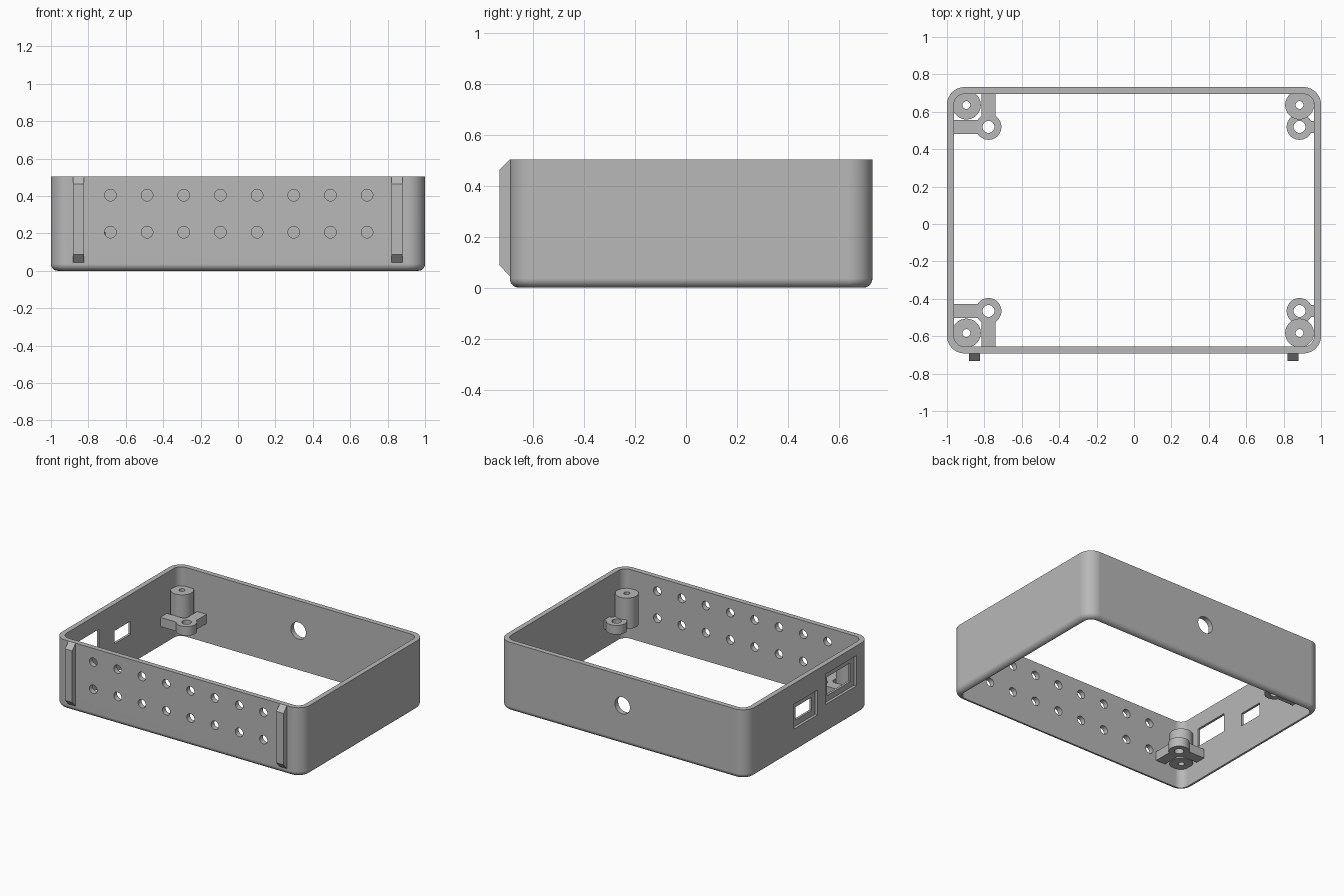
import bpy, bmesh, math
from mathutils import Matrix, Vector

cube = bpy.data.objects.get("Cube")
if cube:
    bpy.data.objects.remove(cube, do_unlink=True)

GREY = (0.48, 0.48, 0.48, 1)
grey = bpy.data.materials.new("light_grey_plastic")
grey.use_nodes = True
grey.diffuse_color = GREY
grey.node_tree.nodes["Principled BSDF"].inputs["Base Color"].default_value = GREY

HEIGHT, WALL, CORNER, FILLET = 0.504, 0.037, 0.094, 0.036
FRONT, BACK = -0.692, 0.732


def make(name, bm):
    bmesh.ops.recalc_face_normals(bm, faces=bm.faces)
    mesh = bpy.data.meshes.new(name)
    bm.to_mesh(mesh)
    bm.free()
    mesh.materials.append(grey)
    ob = bpy.data.objects.new(name, mesh)
    bpy.context.collection.objects.link(ob)
    return ob


def cylinder(name, centre, radius, depth, axis="Z", segments=40):
    bm = bmesh.new()
    turn = Matrix.Rotation(math.pi / 2, 4, "X") if axis == "Y" else Matrix()
    bmesh.ops.create_cone(bm, cap_ends=True, segments=segments, radius1=radius, radius2=radius,
                          depth=depth, matrix=Matrix.Translation(centre) @ turn)
    return make(name, bm)


def box(name, low, high):
    low, high = Vector(low), Vector(high)
    bm = bmesh.new()
    bmesh.ops.create_cube(bm, size=1, matrix=Matrix.Translation((low + high) / 2)
                          @ Matrix.Diagonal((*(high - low), 1)))
    return make(name, bm)


def combine(ob, tool, operation):
    mod = ob.modifiers.new("join", "BOOLEAN")
    mod.operation, mod.solver, mod.object = operation, "EXACT", tool
    bpy.context.view_layer.objects.active = ob
    bpy.ops.object.modifier_apply(modifier=mod.name)
    bpy.data.objects.remove(tool, do_unlink=True)


def finish(ob):
    bpy.ops.object.select_all(action="DESELECT")
    ob.select_set(True)
    bpy.context.view_layer.objects.active = ob
    bpy.ops.object.shade_smooth_by_angle(angle=math.radians(30))
    mod = ob.modifiers.new("even_shading", "WEIGHTED_NORMAL")
    mod.keep_sharp = True


def rounded_loop(bm, inset, z, steps=10):
    # Rounded rectangle drawn at one height
    radius = CORNER - inset
    corners = [(1, BACK, 0), (-1, BACK, 1), (-1, FRONT, 2), (1, FRONT, 3)]
    loop = []
    for x, y, quarter in corners:
        cx = x - math.copysign(CORNER, x)
        cy = y - math.copysign(CORNER, y)
        for i in range(steps + 1):
            a = (quarter + i / steps) * math.pi / 2
            loop.append(bm.verts.new((cx + radius * math.cos(a), cy + radius * math.sin(a), z)))
    return loop


# Open case wall with a rounded lower edge
bm = bmesh.new()
levels = []
for i in range(8):
    a = i / 7 * math.pi / 2
    levels.append((FILLET * (1 - math.sin(a)), FILLET * (1 - math.cos(a))))
levels += [(0, HEIGHT), (WALL, HEIGHT), (WALL, 0)]
loops = [rounded_loop(bm, inset, z) for inset, z in levels]
for lower, upper in zip(loops, loops[1:] + loops[:1]):
    for i in range(len(lower)):
        j = (i + 1) % len(lower)
        bm.faces.new((lower[i], lower[j], upper[j], upper[i]))
case = make("case_wall", bm)

# Two rows of vent holes in the front
for row in (0.206, 0.404):
    for i in range(8):
        drill = cylinder("vent_drill", (-0.682 + i * 0.196, FRONT, row), 0.031, 0.2, "Y", 32)
        combine(case, drill, "DIFFERENCE")

# Round cable hole in the back
combine(case, cylinder("cable_drill", (0, BACK, 0.285), 0.061, 0.2, "Y"), "DIFFERENCE")

# Socket openings with shallow outer recesses: y range, z range, margin
for y0, y1, z0, z1 in ((-0.045, 0.14, 0.215, 0.31), (-0.49, -0.222, 0.255, 0.39)):
    m = 0.043
    combine(case, box("recess_cutter", (-1.1, y0 - m, z0 - m), (-0.98, y1 + m, z1 + m)), "DIFFERENCE")
    combine(case, box("socket_cutter", (-1.1, y0, z0), (-0.9, y1, z1)), "DIFFERENCE")
finish(case)

# Chamfered ribs on the front
for side, x in (("right", -0.853), ("left", 0.85)):
    bm = bmesh.new()
    profile = [(FRONT + 0.005, 0.045), (FRONT, 0.045), (-0.732, 0.088), (-0.732, 0.463),
               (FRONT, HEIGHT), (FRONT + 0.005, HEIGHT)]
    face = bm.faces.new([bm.verts.new((x - 0.029, y, z)) for y, z in profile])
    moved = bmesh.ops.extrude_face_region(bm, geom=[face])["geom"]
    bmesh.ops.translate(bm, vec=(0.058, 0, 0), verts=[v for v in moved if isinstance(v, bmesh.types.BMVert)])
    make(side + "_front_rib", bm)

# Corner mounts: tall screw post plus a low board ring tied to the walls
LOW, RING_TOP, POST_TOP = 0.14, 0.207, 0.365
INNER = 1 - WALL / 2
for end, wall_y, post_y, ring_y in (("back", BACK - WALL / 2, 0.636, 0.519),
                                    ("front", FRONT + WALL / 2, -0.583, -0.465)):
    for side, post_x, ring_x in (("right", -0.896, -0.778), ("left", 0.885, 0.885)):
        mid = (LOW + RING_TOP) / 2
        mount = cylinder(f"{end}_{side}_mount", (ring_x, ring_y, mid), 0.069, RING_TOP - LOW)
        wall_x = math.copysign(INNER, ring_x)
        half = 0.038 if side == "right" else 0.032
        xs = sorted((wall_x, ring_x))
        combine(mount, box("side_arm", (xs[0], ring_y - half, LOW), (xs[1], ring_y + half, RING_TOP)), "UNION")
        if side == "right":
            ys = sorted((wall_y, ring_y))
            combine(mount, box("end_arm", (ring_x - half, ys[0], LOW), (ring_x + half, ys[1], RING_TOP)), "UNION")
        post = cylinder("post", (post_x, post_y, (LOW + POST_TOP) / 2), 0.077, POST_TOP - LOW)
        combine(mount, post, "UNION")
        combine(mount, cylinder("ring_drill", (ring_x, ring_y, mid), 0.032, 0.12, "Z", 32), "DIFFERENCE")
        combine(mount, cylinder("post_drill", (post_x, post_y, 0.25), 0.021, 0.4, "Z", 24), "DIFFERENCE")
        finish(mount)
